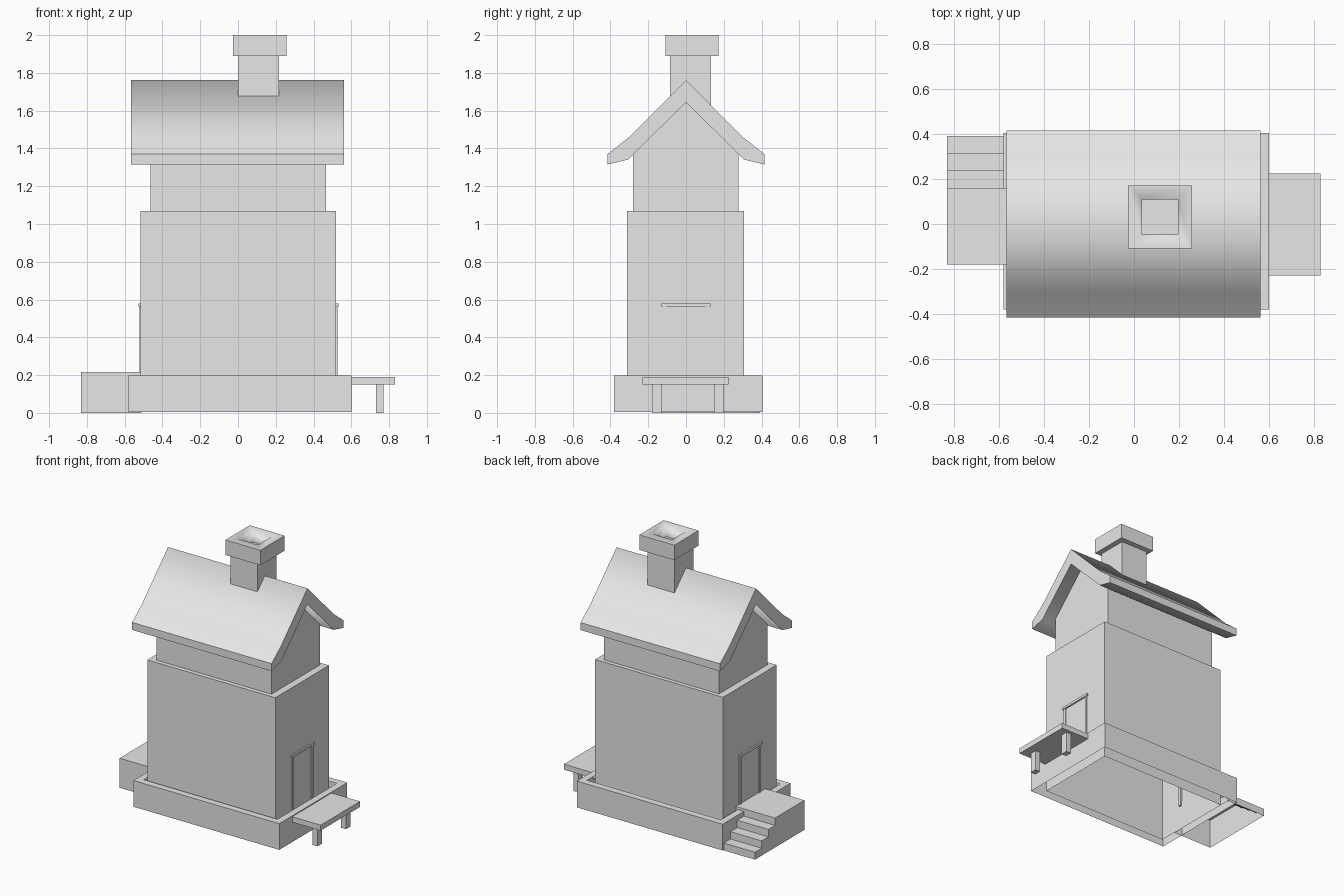
import bpy, bmesh

cube = bpy.data.objects.get("Cube")
if cube:
    bpy.data.objects.remove(cube, do_unlink=True)

GREY = (0.8, 0.8, 0.8, 1.0)
stone = bpy.data.materials.new("plain_grey")
stone.use_nodes = True
stone.diffuse_color = GREY
stone.node_tree.nodes["Principled BSDF"].inputs["Base Color"].default_value = GREY


def finish(name, bm):
    mesh = bpy.data.meshes.new(name)
    bm.to_mesh(mesh)
    bm.free()
    mesh.materials.append(stone)
    obj = bpy.data.objects.new(name, mesh)
    bpy.context.collection.objects.link(obj)
    return obj


def prism(profile, x0, x1):
    """Extrude a closed (y, z) profile along x."""
    bm = bmesh.new()
    face = bm.faces.new([bm.verts.new((x0, y, z)) for y, z in profile])
    ext = bmesh.ops.extrude_face_region(bm, geom=[face], use_keep_orig=True)
    moved = [v for v in ext["geom"] if isinstance(v, bmesh.types.BMVert)]
    bmesh.ops.translate(bm, verts=moved, vec=(x1 - x0, 0, 0))
    bmesh.ops.recalc_face_normals(bm, faces=bm.faces)
    bm.normal_update()
    return bm


def block(x, y, z):
    return prism([(y[0], z[0]), (y[1], z[0]), (y[1], z[1]), (y[0], z[1])], *x)


def open_bottom(bm):
    """Remove the faces that rest on the ground."""
    low = min(v.co.z for v in bm.verts)
    under = [f for f in bm.faces if all(v.co.z < low + 0.001 for v in f.verts)]
    bmesh.ops.delete(bm, geom=under, context='FACES')
    return bm


def top_face(bm):
    return max(bm.faces, key=lambda f: f.calc_center_median().z)


# Foundation: hollow skirt with a ledge around the tower
bm = open_bottom(block((-0.58, 0.60), (-0.38, 0.405), (0.005, 0.197)))
lid = top_face(bm)
bmesh.ops.inset_region(bm, faces=[lid], thickness=0.07)
bmesh.ops.delete(bm, geom=[lid], context='FACES')
finish("foundation", bm)

# Tower walls and the narrower gabled storey
finish("tower", open_bottom(block((-0.515, 0.52), (-0.312, 0.308), (0.005, 1.07))))
finish("gable_storey", prism([(-0.28, 1.07), (0.278, 1.07), (0.278, 1.375),
                              (0, 1.65), (-0.28, 1.375)], -0.462, 0.467))

# Roof: bent slab, softly shaded above and below
outer = [(0.415, 1.37), (0.305, 1.457), (0, 1.762)]
inner = [(0, 1.645), (0.305, 1.342), (0.415, 1.315)]
mirror = lambda pts: [(-y, z) for y, z in reversed(pts)]
bm = prism(outer + mirror(outer)[1:] + mirror(inner) + inner[1:], -0.566, 0.562)
for f in bm.faces:
    f.smooth = abs(f.normal.z) > 0.3
finish("roof", bm)

# Chimney shaft and hollow cap
finish("chimney", block((0, 0.217), (-0.085, 0.133), (1.5, 1.89)))
bm = block((-0.026, 0.257), (-0.108, 0.172), (1.89, 2.0))
lid = top_face(bm)
ring = bmesh.ops.inset_region(bm, faces=[lid], thickness=0.088)["faces"]
ext = bmesh.ops.extrude_face_region(bm, geom=[lid])
moved = [v for v in ext["geom"] if isinstance(v, bmesh.types.BMVert)]
bmesh.ops.translate(bm, verts=moved, vec=(0, 0, -0.08))
if lid.is_valid:
    bmesh.ops.delete(bm, geom=[lid], context='FACES_ONLY')
for f in ring:
    f.smooth = True
for v in moved:
    for f in v.link_faces:
        f.smooth = abs(f.normal.z) < 0.5 or len({round(w.co.z, 3) for w in f.verts}) > 1
bmesh.ops.recalc_face_normals(bm, faces=bm.faces)
finish("chimney_cap", bm)

# Door frames on both end walls
for side, wall in (("left", 0.52), ("right", -0.515)):
    s = 1 if wall > 0 else -1
    depth = lambda out: sorted((wall - s * 0.015, wall + s * out))
    for tag, y in (("front", -0.112), ("back", 0.112)):
        finish(f"{side}_door_jamb_{tag}",
               block(depth(0.006), (y - 0.009, y + 0.009), (0.18, 0.565)))
    finish(f"{side}_door_lintel", block(depth(0.011), (-0.13, 0.13), (0.562, 0.58)))

# Raised deck on two posts
finish("deck", block((0.55, 0.83), (-0.23, 0.225), (0.15, 0.19)))
for tag, y in (("front", -0.155), ("back", 0.173)):
    finish(f"deck_post_{tag}", block((0.73, 0.77), (y - 0.025, y + 0.025), (0, 0.15)))

# Landing with steps going down towards the back
tread, rise, top, edge = 0.077, 0.054, 0.216, 0.16
profile = [(-0.18, 0), (-0.18, top), (edge, top)]
for i in range(1, 4):
    y, z = edge + tread * (i - 1), top - rise * i
    profile += [(y, z), (y + tread, z)]
profile.append((edge + tread * 3, 0))
finish("landing_steps", open_bottom(prism(profile, -0.832, -0.512)))
